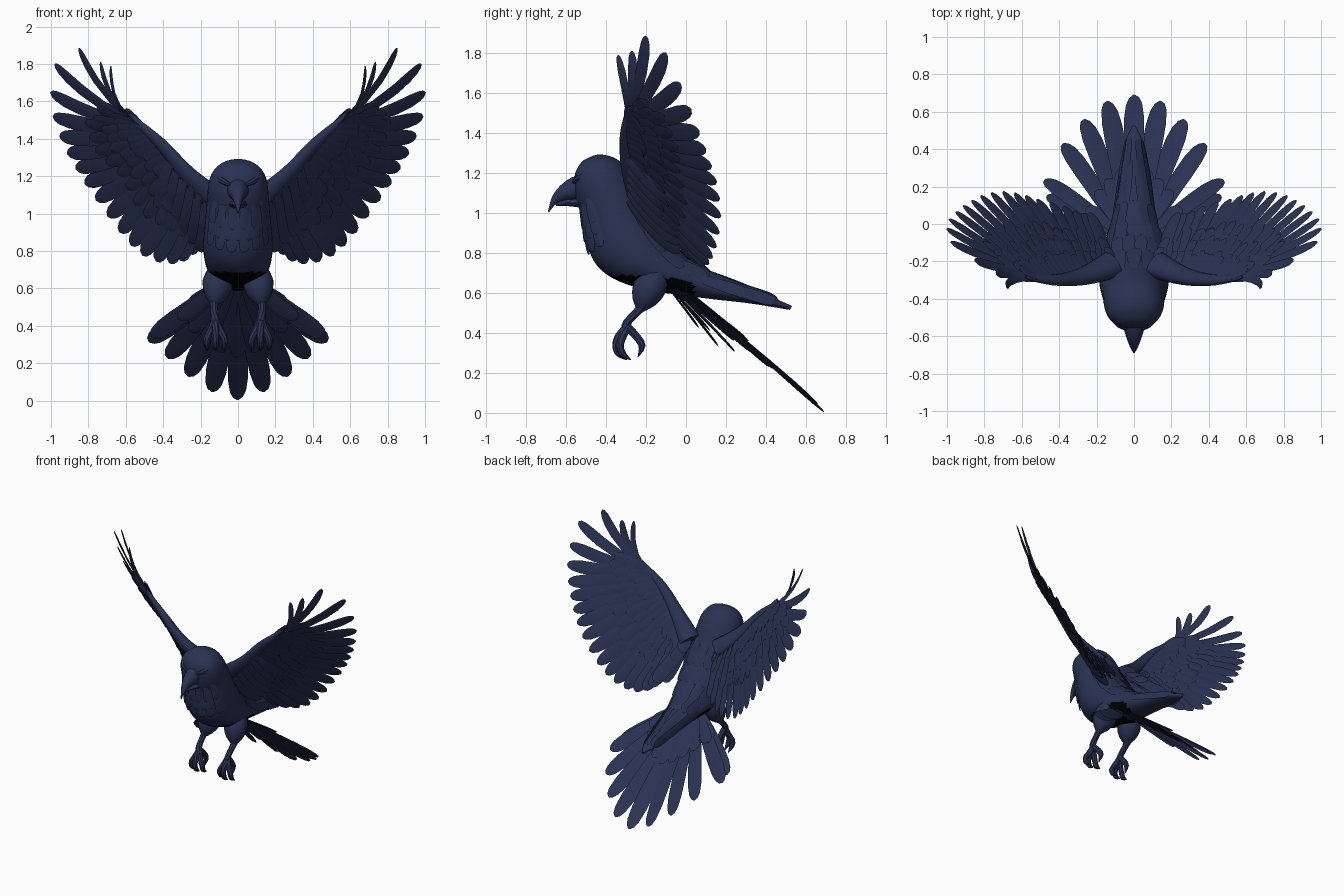
import bpy, bmesh, math
from mathutils import Vector

cube = bpy.data.objects.get("Cube")
if cube:
    bpy.data.objects.remove(cube)


def material(name, rgb):
    m = bpy.data.materials.new(name)
    m.use_nodes = True
    m.diffuse_color = (*rgb, 1)
    bsdf = m.node_tree.nodes["Principled BSDF"]
    bsdf.inputs["Base Color"].default_value = (*rgb, 1)
    bsdf.inputs["Roughness"].default_value = 0.8
    return m


NAVY = material("navy plumage", (0.022, 0.032, 0.086))
BLACK = material("black belly", (0.0, 0.0, 0.0))


def smooth_path(pts, x):
    """Smooth curve through pts, x counts in points."""
    n = len(pts) - 1
    i = max(0, min(int(x), n - 1))
    f = x - i
    a, b, c, d = (Vector(pts[max(0, min(k, n))]) for k in range(i - 1, i + 3))
    return 0.5 * (2 * b + (c - a) * f + (2 * a - 5 * b + 4 * c - d) * f ** 2
                  + (3 * b - a - 3 * c + d) * f ** 3)


def loft(bm, rings):
    loops = [[bm.verts.new(p) for p in ring] for ring in rings]
    for a, b in zip(loops, loops[1:]):
        for k in range(len(a)):
            j = (k + 1) % len(a)
            bm.faces.new((a[k], a[j], b[j], b[k]))
    bm.faces.new(loops[0])
    bm.faces.new(loops[-1])


def ellipse(c, u, v, n):
    angles = [math.tau * k / n for k in range(n)]
    return [c + u * math.cos(a) + v * math.sin(a) for a in angles]


def finish(bm, name, mirror=False, angle=40):
    bmesh.ops.recalc_face_normals(bm, faces=bm.faces)
    me = bpy.data.meshes.new(name)
    bm.to_mesh(me)
    bm.free()
    me.materials.append(NAVY)
    me.shade_smooth()
    me.set_sharp_from_angle(angle=math.radians(angle))
    ob = bpy.data.objects.new(name, me)
    bpy.context.scene.collection.objects.link(ob)
    if mirror:
        ob.modifiers.new("mirror", "MIRROR").use_clip = False
    return ob


def tube(bm, pts, radii, n=8, steps=3, flat=1.0):
    rings = []
    count = (len(pts) - 1) * steps
    for k in range(count + 1):
        x = k / steps
        p = smooth_path(pts, x)
        t = (smooth_path(pts, x + 0.05) - smooth_path(pts, x - 0.05)).normalized()
        u = t.cross(Vector((-.5, .73, .5))).normalized()
        r = max(0.002, smooth_path([(q, 0) for q in radii], x)[0])
        rings.append(ellipse(p, u * r, t.cross(u) * r * flat, n))
    loft(bm, rings)


BLADE = [(0, .4), (.15, .65), (.4, .9), (.65, 1), (.82, .98), (.93, .78), (.98, .48), (1, .1)]


def feather(bm, base, ctrl, tip, half, normal, reach=1.0, shift=Vector(), twist=0.1):
    """Thin ridged blade along a bent quill; reach cuts it short."""
    rings = []
    for f, w in BLADE:
        t = f * reach
        p = base * (1 - t) ** 2 + ctrl * (2 * t * (1 - t)) + tip * t * t
        d = ((ctrl - base) * (1 - t) + (tip - ctrl) * t).normalized()
        u = (d.cross(normal).normalized() + normal * twist).normalized()
        rings.append(ellipse(p + shift * (0.4 + 0.6 * f), u * half * w,
                             u.cross(d) * 0.006 * (0.3 + 0.7 * w), 4))
    loft(bm, rings)


# Body and head: back point (y, z), belly point (y, z), half width
BODY = [(-.525, 1.25, -.54, 1.23, .02), (-.50, 1.27, -.556, 1.19, .075),
        (-.43, 1.292, -.56, 1.12, .13), (-.34, 1.265, -.545, 1.05, .157),
        (-.27, 1.18, -.515, .98, .165), (-.21, 1.06, -.50, .87, .175),
        (-.15, .95, -.455, .75, .185), (-.08, .85, -.36, .67, .18),
        (0, .765, -.20, .615, .155), (.10, .71, -.03, .59, .115),
        (.22, .655, .12, .57, .09), (.36, .60, .30, .55, .07),
        (.46, .565, .43, .53, .045), (.53, .535, .52, .515, .008)]


def section(stations, x):
    y1, z1, y2, z2, w = smooth_path(stations, x)
    up = Vector((0, y1 - y2, z1 - z2)) / 2
    return Vector((0, (y1 + y2) / 2, (z1 + z2) / 2)), Vector((max(w, .003), 0, 0)), up


def spine_loft(bm, stations, n, steps):
    count = (len(stations) - 1) * steps
    loft(bm, [ellipse(*section(stations, k / steps), n) for k in range(count + 1)])


bm = bmesh.new()
spine_loft(bm, BODY, 40, 5)
body = finish(bm, "body")
body.data.materials.append(BLACK)
for p in body.data.polygons:
    c = p.center
    if c.z < .69 and c.y < .04 and abs(c.x) < .15 and p.normal.z < -.25:
        p.material_index = 1

# Beak
bm = bmesh.new()
spine_loft(bm, [(-.48, 1.20, -.46, 1.07, .075), (-.57, 1.178, -.55, 1.065, .055),
                (-.63, 1.135, -.61, 1.06, .036), (-.67, 1.08, -.65, 1.045, .02),
                (-.69, 1.01, -.687, 1.0, .004)], 16, 3)
finish(bm, "upper_beak")
bm = bmesh.new()
spine_loft(bm, [(-.46, 1.08, -.46, 1.02, .065), (-.55, 1.072, -.54, 1.028, .047),
                (-.61, 1.066, -.60, 1.035, .028), (-.655, 1.05, -.65, 1.035, .005)], 12, 3)
finish(bm, "lower_beak")

# Brow and eye
bm = bmesh.new()
tube(bm, [(.135, -.42, 1.195), (.108, -.50, 1.19), (.075, -.54, 1.17), (.035, -.565, 1.15)],
     [.006, .017, .018, .006])
finish(bm, "brow", True)
bm = bmesh.new()
bmesh.ops.create_uvsphere(bm, u_segments=12, v_segments=8, radius=.018)
bmesh.ops.translate(bm, verts=bm.verts, vec=(.108, -.50, 1.165))
finish(bm, "eye", True)


# Shaggy throat and back plumage laid over the body
def body_point(x, a, lift):
    c, u, v = section(BODY, x)
    out = u * math.cos(a) + v * math.sin(a)
    return c + out * (1 + lift), out.normalized()


def plumage(name, rows, middle, spread, count, length, half):
    bm = bmesh.new()
    for r, x in enumerate(rows):
        for k in range(count + r % 2):
            a = math.radians(middle + spread * (2 * k / (count - 1 + r % 2) - 1))
            (b, n), (m, _), (t, _) = (body_point(x + length * f, a, l)
                                      for f, l in ((0, -.02), (.5, .05), (1, .06)))
            feather(bm, b, m, t, half, n)
    finish(bm, name)


plumage("throat_feathers", (3.3, 3.8, 4.3), -90, 52, 6, 1.3, .028)
plumage("back_feathers", (4.6, 5.6, 6.6, 7.6), 90, 48, 5, 1.6, .04)
plumage("rump_feathers", (8.6, 9.6), 90, 65, 4, 2.4, .032)

# Wing: arm line and feather tips from the leading edge inwards
ARM = [(.12, -.22, 1.07), (.27, -.28, 1.21), (.41, -.30, 1.37), (.53, -.29, 1.48)]
TIPS = [(.68, -.34, 1.79), (.735, -.27, 1.81), (.85, -.20, 1.885), (.98, -.10, 1.80),
        (1.0, 0, 1.58), (.95, .07, 1.40), (.88, .12, 1.26), (.80, .16, 1.13),
        (.70, .175, .99), (.60, .16, .86), (.50, .13, .77), (.38, .10, .735),
        (.29, .06, .76), (.23, .06, .83)]


def quill(s):
    u = 1 - .025 * s if s < 4 else .9 - .1 * (s - 4)
    base = smooth_path(ARM, u * 3)
    tip = smooth_path(TIPS, s)
    bend = max(0, 1 - s / 7)
    ctrl = (base + tip) / 2 + Vector((.08, .03, -.08)) * bend
    k = min(1, s / 5)
    normal = Vector((-.9, .25, .4)).lerp(Vector((-.5, .73, .5)), k).normalized()
    return base, ctrl, tip, normal


bm = bmesh.new()
for s in [0, 1, 2, 3] + [3.7 + .62 * k for k in range(16)]:
    b, c, t, n = quill(s)
    feather(bm, b, c, t, .021 + .028 * min(1, s / 5), n)
finish(bm, "wing_flight_feathers", True)

for name, side in (("wing_upper_coverts", 1), ("wing_under_coverts", -1)):
    bm = bmesh.new()
    for reach, lift, half, step, s in ((.26, .026, .036, .55, 2.5), (.45, .019, .04, .6, 3.2),
                                       (.63, .011, .042, .7, 4.2)):
        while s <= 13:
            b, c, t, n = quill(s)
            jitter = .03 * math.sin(s * 7)
            feather(bm, b, c, t, half, n, reach + jitter, n * side * lift, .12 * side)
            s += step
    finish(bm, name, True)

# Feathers filling the wing pit, forward and below the arm
bm = bmesh.new()
for k in range(6):
    f = k / 5
    base = Vector((.17, -.29, 1.06)).lerp(Vector((.36, -.30, 1.27)), f)
    tip = Vector((.21, -.03, .80)).lerp(Vector((.46, -.02, 1.02)), f)
    feather(bm, base, (base + tip) / 2 + Vector((.015, -.02, -.02)), tip, .045,
            Vector((-.6, .6, .5)).normalized())
finish(bm, "wing_pit_feathers", True)

bm = bmesh.new()
tube(bm, ARM + [(.58, -.285, 1.54)], [.08, .052, .036, .023, .005], 12, 4, .75)
finish(bm, "wing_arm", True)

# Tail fan
TAIL = [(0, .69, .005), (.14, .66, .05), (.265, .565, .135), (.375, .44, .235),
        (.475, .25, .325), (.46, .17, .355)]
bm = bmesh.new()
n = Vector((0, .66, .75)).normalized()
for sx in (1, -1):
    for k, tip in enumerate(TAIL):
        if k == 0 and sx < 0:
            continue
        tip = Vector((tip[0] * sx, tip[1], tip[2]))
        base = Vector((.016 * k * sx, -.02 - .01 * k, .625))
        ctrl = (base + tip) / 2 + n * .01
        feather(bm, base, ctrl, tip, .056, n, 1, -n * .004 * k, .18 * sx)
        feather(bm, base, ctrl, tip, .046, n, .62, -n * (.016 + .004 * k), .18 * sx)
        feather(bm, base, ctrl, tip, .044, n, .45, n * .014, .08 * sx)
finish(bm, "tail_feathers")

# Legs and feet
bm = bmesh.new()
tube(bm, [(.095, -.13, .71), (.108, -.18, .63), (.118, -.21, .565), (.126, -.23, .515)],
     [.06, .082, .064, .022], 14, 4)
finish(bm, "thigh", True)

bm = bmesh.new()
tube(bm, [(.128, -.20, .55), (.128, -.25, .50), (.125, -.295, .45), (.12, -.30, .41)],
     [.028, .021, .022, .026])
finish(bm, "shank", True)

bm = bmesh.new()
for spread in (-1, 0, 1):
    x = .12 + .045 * spread
    y = .02 * abs(spread)
    tube(bm, [(.12, -.295, .43), (.12 + .02 * spread, -.335 + y, .385), (x, -.35 + y, .335),
              (x, -.335 + y, .295), (x, -.295 + y, .265)], [.022, .02, .019, .017, .002])
tube(bm, [(.12, -.295, .43), (.115, -.25, .385), (.115, -.22, .335), (.12, -.24, .28)],
     [.022, .02, .018, .002])
finish(bm, "toes", True)
